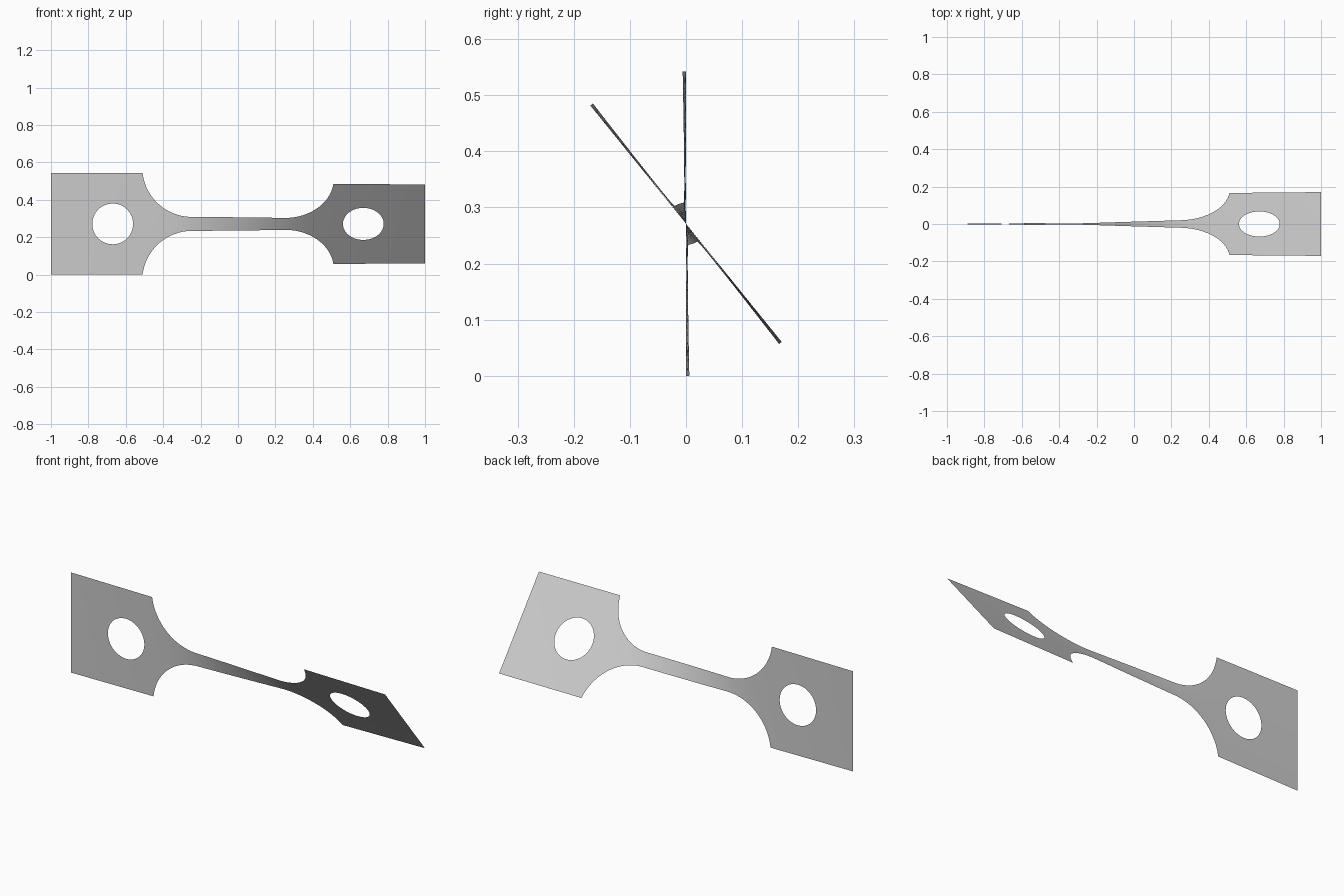
import bpy, bmesh, math

if "Cube" in bpy.data.objects:
    bpy.data.objects.remove(bpy.data.objects["Cube"], do_unlink=True)

GRIP, NECK = 0.271, 0.0375        # half heights of grip and gauge
GRIP_X, FILLET = 0.51, 0.265      # inner grip edge, fillet radius
HOLE_X, HOLE_R = 0.67, 0.109
TWIST = math.radians(39)
ROWS = 10

# Fillet is tangent to the gauge and meets the grip corner
rise = FILLET + NECK - GRIP
NECK_X = GRIP_X - math.sqrt(FILLET ** 2 - rise ** 2)


def half_height(x):
    x = abs(x)
    if x >= GRIP_X - 1e-6:
        return GRIP
    if x <= NECK_X:
        return NECK
    return NECK + FILLET - math.sqrt(FILLET ** 2 - (x - NECK_X) ** 2)


def hole_half(x):
    d = abs(abs(x) - HOLE_X)
    return math.sqrt(HOLE_R ** 2 - d ** 2) if d < HOLE_R - 1e-6 else 0.0


def span(a, b, n):
    return [a + (b - a) * i / n for i in range(n)]


# Stations along one half, mirrored for the other
half = span(0, NECK_X, 16)
sweep = math.asin((GRIP_X - NECK_X) / FILLET)
half += [NECK_X + FILLET * math.sin(sweep * i / 24) for i in range(24)]
half += span(GRIP_X, HOLE_X - HOLE_R, 3)
half += [HOLE_X - HOLE_R * math.cos(math.pi * i / 32) for i in range(32)]
half += span(HOLE_X + HOLE_R, 1, 8) + [1.0]
stations = [-x for x in reversed(half[1:])] + half

# Twist gathers mostly in the slender gauge
angles = [0.0]
for a, b in zip(stations, stations[1:]):
    angles.append(angles[-1] + (b - a) * half_height((a + b) / 2) ** -1.5)
angles = [t * TWIST / angles[-1] for t in angles]

# Twisted sheet: an upper and a lower strip that part around the holes
bm = bmesh.new()
for side in (1, -1):
    columns = []
    for x, t in zip(stations, angles):
        inner, outer = hole_half(x), half_height(x)
        column = []
        for i in range(ROWS + 1):
            s = side * (inner + (outer - inner) * i / ROWS)
            column.append(bm.verts.new((x, -s * math.sin(t), GRIP + s * math.cos(t))))
        columns.append(column)
    for c, d in zip(columns, columns[1:]):
        for i in range(ROWS):
            quad = [c[i], d[i], d[i + 1], c[i + 1]]
            bm.faces.new(quad if side > 0 else quad[::-1])
bmesh.ops.remove_doubles(bm, verts=bm.verts, dist=1e-5)
for f in bm.faces:
    f.smooth = True

mesh = bpy.data.meshes.new("twisted_test_strip")
bm.to_mesh(mesh)
bm.free()
strip = bpy.data.objects.new("twisted_test_strip", mesh)
bpy.context.collection.objects.link(strip)

# Plain grey
grey = bpy.data.materials.new("plain_grey")
grey.use_nodes = True
colour = (0.6, 0.6, 0.6, 1)
grey.diffuse_color = colour
grey.node_tree.nodes["Principled BSDF"].inputs["Base Color"].default_value = colour
mesh.materials.append(grey)
